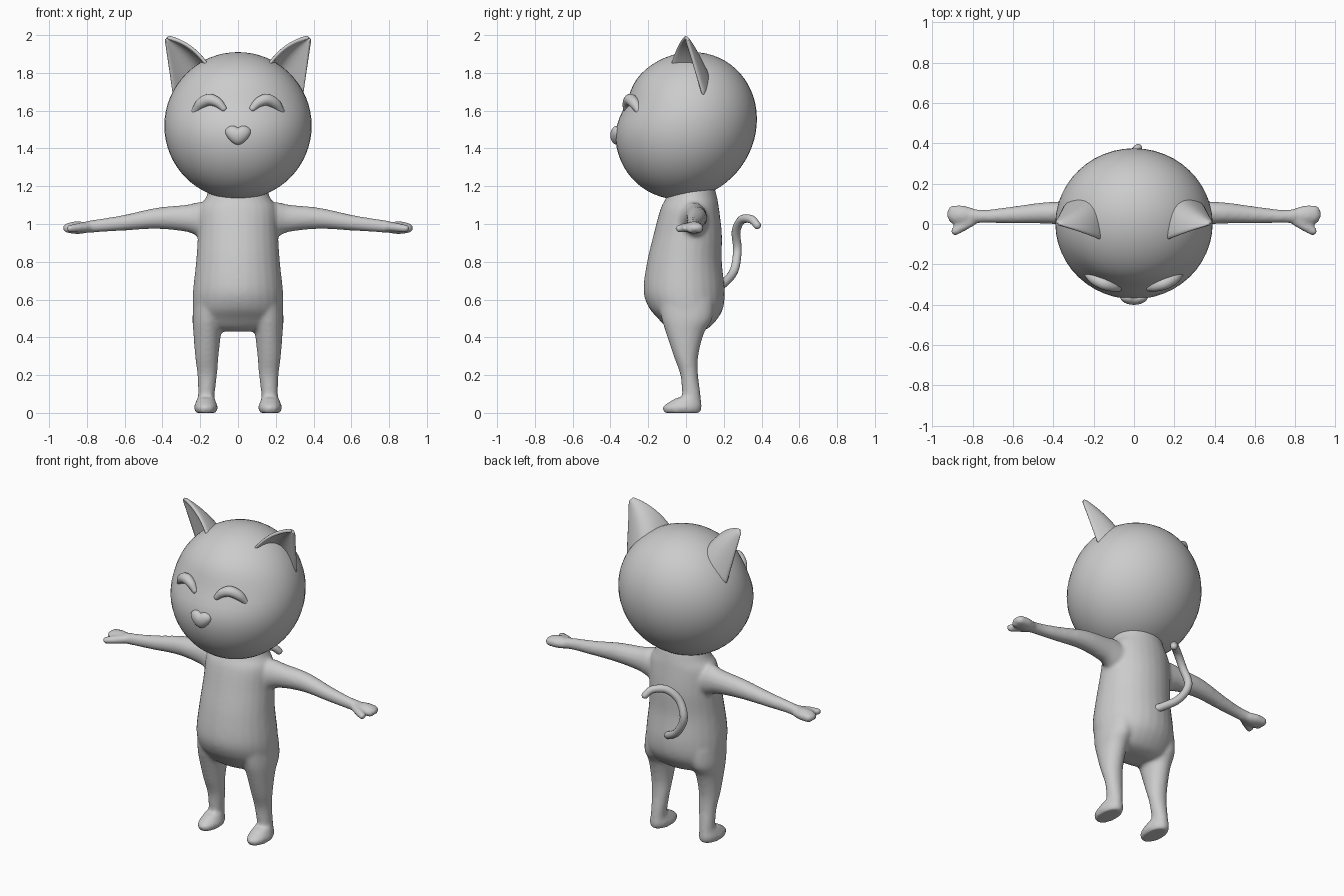
import bpy, bmesh
from math import sin, cos, pi, exp
from mathutils import Vector, Matrix

if "Cube" in bpy.data.objects:
    bpy.data.objects.remove(bpy.data.objects["Cube"])


def smooth_path(rows, steps=6):
    """Catmull-Rom interpolation of rows of numbers."""
    out = []
    for i in range(len(rows) - 1):
        a, b, c, d = (rows[max(i - 1, 0)], rows[i], rows[i + 1], rows[min(i + 2, len(rows) - 1)])
        for k in range(steps):
            t = k / steps
            out.append([0.5 * (2 * q + (r - p) * t + (2 * p - 5 * q + 4 * r - s) * t * t
                               + (3 * q - p - 3 * r + s) * t ** 3) for p, q, r, s in zip(a, b, c, d)])
    return out + [list(rows[-1])]


def skin(bm, loops):
    rings = [[bm.verts.new(p) for p in loop] for loop in loops]
    n = len(rings[0])
    for a, b in zip(rings, rings[1:]):
        for i in range(n):
            j = (i + 1) % n
            bm.faces.new((a[i], a[j], b[j], b[i]))
    bm.faces.new(rings[0][::-1])
    bm.faces.new(rings[-1])


def loft(bm, rows, axis='z', side=1, n=28):
    """rows: position on axis, two centre values, two radii."""
    loops = []
    for h, c1, c2, r1, r2 in smooth_path(rows):
        loop = []
        for i in range(n):
            u, v = c1 + r1 * cos(2 * pi * i / n), c2 + r2 * sin(2 * pi * i / n)
            p = (u, v, h) if axis == 'z' else (h, u, v)
            loop.append((p[0] * side, p[1], p[2]))
        loops.append(loop)
    skin(bm, loops)


def tube(bm, rows, side=1, n=14, steps=6):
    """Round-ended tube; rows: x, y, z, radius."""
    path = smooth_path(rows, steps)
    pts = [Vector((p[0] * side, p[1], p[2])) for p in path]
    rad = [p[3] for p in path]
    tang = [(pts[min(i + 1, len(pts) - 1)] - pts[max(i - 1, 0)]).normalized() for i in range(len(pts))]
    caps = [k * pi / 10 for k in (4.7, 4, 3, 2, 1)]
    data = [(pts[0] - tang[0] * rad[0] * sin(a), rad[0] * cos(a), tang[0]) for a in caps]
    data += list(zip(pts, rad, tang))
    data += [(pts[-1] + tang[-1] * rad[-1] * sin(a), rad[-1] * cos(a), tang[-1]) for a in caps[::-1]]
    u = tang[0].orthogonal().normalized()
    loops = []
    for c, r, t in data:
        u = (u - t * u.dot(t)).normalized()
        w = t.cross(u)
        loops.append([c + r * (u * cos(2 * pi * i / n) + w * sin(2 * pi * i / n)) for i in range(n)])
    skin(bm, loops)


def ball(bm, centre, size, seg=32, shape=None):
    vs = bmesh.ops.create_uvsphere(bm, u_segments=seg, v_segments=seg * 2 // 3, radius=1)['verts']
    for v in vs:
        if shape:
            v.co = shape(v.co)
        v.co = Vector(centre) + Vector([a * b for a, b in zip(v.co, size)])


def finish(name, bm):
    bmesh.ops.recalc_face_normals(bm, faces=bm.faces)
    for f in bm.faces:
        f.smooth = True
    me = bpy.data.meshes.new(name)
    bm.to_mesh(me)
    bm.free()
    ob = bpy.data.objects.new(name, me)
    bpy.context.collection.objects.link(ob)
    return ob


# Body: torso, legs, feet, arms and hands blended into one skin
bm = bmesh.new()
loft(bm, [(1.20, 0, .03, .15, .12), (1.14, 0, .03, .17, .135), (1.08, 0, .02, .205, .155),
          (.95, 0, .01, .212, .18), (.8, 0, -.008, .222, .198), (.65, 0, -.01, .238, .215),
          (.56, 0, 0, .24, .198), (.5, 0, .01, .228, .158), (.45, 0, .01, .19, .11),
          (.43, 0, .01, .1, .06)])
for s in (1, -1):
    loft(bm, [(.6, .14, 0, .095, .15), (.5, .158, .005, .083, .135), (.42, .163, -.005, .073, .1),
              (.3, .165, 0, .062, .065), (.2, .163, .017, .052, .047), (.1, .167, .028, .044, .049),
              (.02, .17, .03, .045, .05)], side=s)
    loft(bm, [(0, .17, -.02, .055, .097), (.03, .17, -.02, .063, .104), (.055, .17, -.006, .054, .088),
              (.08, .17, .012, .046, .063)], side=s)
    loft(bm, [(.1, .03, 1.0, .09, .08), (.2, .04, 1.022, .075, .092), (.27, .05, 1.03, .062, .072),
              (.43, .055, 1.03, .054, .056), (.6, .045, 1.007, .042, .042), (.73, .038, .992, .033, .035),
              (.8, .04, .985, .035, .032)], axis='x', side=s)
    ball(bm, (.85 * s, .043, .98), (.08, .047, .034), 20)
    for finger in ([(.85, .066, .98, .028), (.898, .066, .978, .027)],
                   [(.85, .03, .978, .026), (.898, .026, .974, .024)],
                   [(.80, .015, .985, .024), (.85, -.015, .98, .024), (.888, -.036, .976, .022)]):
        tube(bm, finger, s)
body = finish("body", bm)
rm = body.modifiers.new("blend", 'REMESH')
rm.mode = 'VOXEL'
rm.voxel_size = .011
rm.use_smooth_shade = True
sm = body.modifiers.new("soften", 'SMOOTH')
sm.factor = .5
sm.iterations = 7

# Head: leaning ball with a slightly flattened brow
def head_shape(p):
    y = p.y
    if y < 0:
        y *= 1 - .08 * exp(-((p.z - .33) / .28) ** 2)
    return Vector((p.x, y + .09 * p.z, p.z))


bm = bmesh.new()
ball(bm, (0, 0, 1.52), (.39, .374, .39), 48, head_shape)
finish("head", bm)

# Nose: soft heart shape
def heart(p):
    z = p.z - (.3 * max(0, 1 - abs(p.x) * 2) ** 2 if p.z > 0 else 0) * p.z
    return Vector((p.x * (.95 + .35 * p.z), p.y, z))


bm = bmesh.new()
ball(bm, (0, -.365, 1.472), (.067, .036, .053), 32, heart)
finish("nose", bm)

# Closed arched eyes
for s, label in ((1, "left"), (-1, "right")):
    bm = bmesh.new()
    tube(bm, [(.077, -.318, 1.612, .017), (.108, -.309, 1.643, .026), (.152, -.294, 1.658, .031),
              (.197, -.272, 1.637, .028), (.228, -.25, 1.598, .018)], s, 20)
    finish(label + "_eye", bm)

# Ears: cupped shells tapering to a tip
A, B = Vector((.155, -.085, 1.83)), Vector((.345, .09, 1.67))
K, T = Vector((.15, .21, 1.84)), Vector((.387, -.002, 1.992))
for s, label in ((1, "left"), (-1, "right")):
    bm = bmesh.new()
    nu, nv = 12, 10
    grid = []
    for j in range(nv + 1):
        v = .96 * j / nv
        row = []
        for i in range(nu + 1):
            u = i / nu
            base = A * (1 - u) ** 2 + K * 2 * u * (1 - u) + B * u * u
            p = base.lerp(T, v) + Vector((-.012, 0, .03)) * 4 * v * (1 - v) * (1 - u)
            row.append(bm.verts.new((p.x * s, p.y, p.z)))
        grid.append(row)
    for j in range(nv):
        for i in range(nu):
            bm.faces.new((grid[j][i], grid[j][i + 1], grid[j + 1][i + 1], grid[j + 1][i]))
    ear = finish(label + "_ear", bm)
    so = ear.modifiers.new("thickness", 'SOLIDIFY')
    so.thickness = .02
    so.offset = 0
    su = ear.modifiers.new("round", 'SUBSURF')
    su.levels = su.render_levels = 1

# Tail: curling tube
bm = bmesh.new()
tube(bm, [(.02, .16, .67, .023), (-.03, .205, .69, .023), (-.12, .255, .755, .023), (-.175, .272, .86, .023),
          (-.14, .265, .96, .023), (-.075, .295, 1.022, .023), (-.01, .345, 1.025, .022),
          (.02, .377, .993, .02)])
finish("tail", bm)
